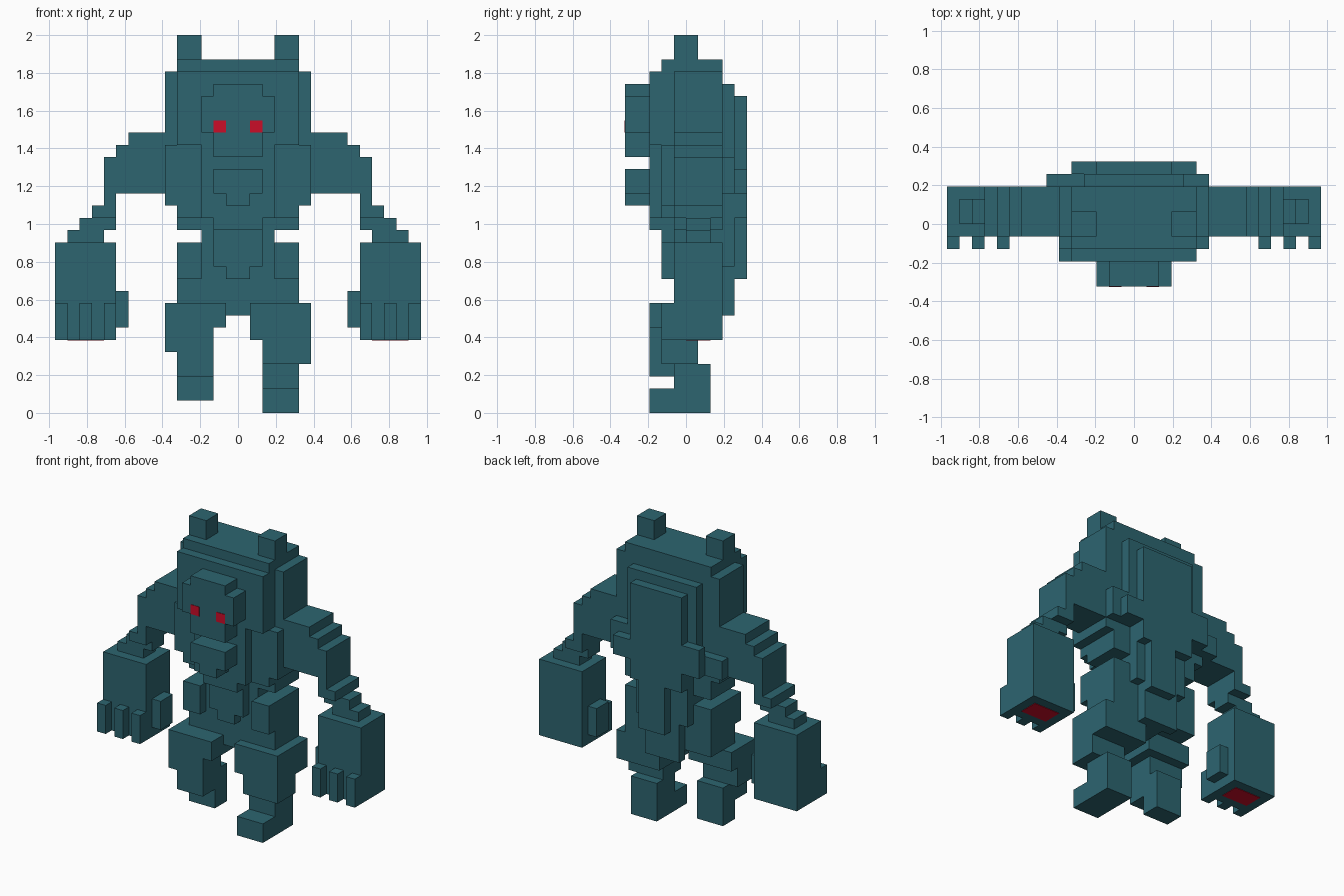
import bpy
import bmesh

U = 2 / 31  # one block of the grid

cube = bpy.data.objects.get("Cube")
if cube:
    bpy.data.objects.remove(cube, do_unlink=True)


def material(name, colour):
    mat = bpy.data.materials.new(name)
    mat.use_nodes = True
    mat.diffuse_color = colour
    mat.node_tree.nodes["Principled BSDF"].inputs["Base Color"].default_value = colour
    return mat


TEAL = material("dark_teal", (0.026, 0.13, 0.163, 1))
RED = material("glowing_red", (0.6, 0.004, 0.022, 1))


def part(name, boxes, mat=TEAL, side=1):
    """One object from boxes given as x, y, z ranges in blocks; side=-1 mirrors x."""
    bm = bmesh.new()
    for ranges in boxes:
        verts = bmesh.ops.create_cube(bm, size=1)["verts"]
        for v in verts:
            for axis, (low, high) in enumerate(ranges):
                v.co[axis] = ((low + high) / 2 + v.co[axis] * (high - low)) * U
            v.co.x *= side
    bmesh.ops.recalc_face_normals(bm, faces=bm.faces)
    mesh = bpy.data.meshes.new(name)
    bm.to_mesh(mesh)
    bm.free()
    mesh.materials.append(mat)
    obj = bpy.data.objects.new(name, mesh)
    bpy.context.collection.objects.link(obj)
    return obj


# Head and face
part("head", [[(-5, 5), (-3, 3), (22, 28)], [(-5, 5), (-2, 3), (28, 29)]])
part("face", [[(-2, 2), (-5, -3), (21, 27)], [(-3, 3), (-5, -3), (23, 26)]])
part("jaw", [[(-2, 2), (-5, -3), (18, 20)], [(-1, 1), (-5, -3), (17, 18)]])

# Torso
part("torso", [[(-5, 5), (-2, 3), (16, 22)], [(-5, 5), (-1, 3), (15, 16)],
               [(-6, 6), (-2, 3), (17, 22)]])
part("chest", [[(-3, 3), (-3, -2), (16, 22)], [(-2, 2), (-3, -1), (15, 16)]])
part("waist", [[(-3, 3), (-1, 3), (9, 15)]])
part("belly", [[(-2, 2), (-2, -1), (12, 15)], [(-1, 1), (-2, -1), (11, 12)]])
part("pelvis", [[(-5, 5), (-1, 3), (9, 11)], [(-1, 1), (-1, 3), (8, 9)]])

# Shaggy back in two layers
part("back_inner_layer", [
    [(-4, 4), (3, 4), (18, 27)],
    [(-7, -4), (3, 4), (18, 20)],
    [(4, 6), (3, 4), (18, 21)],
    [(-3, 3), (3, 4), (12, 18)],
    [(-2, 2), (3, 4), (8, 12)],
])
part("back_outer_layer", [
    [(-3, 3), (4, 5), (16, 26)],
    [(-5, -3), (4, 5), (18, 21)],
    [(3, 5), (4, 5), (18, 20)],
    [(-1, 2), (4, 5), (11, 16)],
])

# Mirrored parts
for label, side in (("left", 1), ("right", -1)):
    part(label + "_ear", [[(3, 5), (-1, 1), (29, 31)]], side=side)
    part(label + "_eye", [[(1, 2), (-5.05, -4.95), (23, 24)]], RED, side)
    part(label + "_shoulder", [[(5, 6), (-1, 3), (22, 28)]], side=side)
    part(label + "_hip", [[(3, 5), (-2, 3), (11, 14)]], side=side)
    part(label + "_upper_arm", [[(6, end), (-1, 3), (18, top)]
                                for end, top in ((9, 23), (10, 22), (11, 21))], side=side)
    part(label + "_forearm", [
        [(10, 11), (-1, 3), (17, 18)],
        [(10, 12), (-1, 3), (16, 17)],
        [(10, 13), (0, 2), (15, 16)],
        [(11, 14), (0, 2), (14, 15)],
    ], side=side)
    part(label + "_fist", [[(10, 15), (-1, 3), (6, 14)]], side=side)
    part(label + "_fingers", [[(x, x + 1), (-2, -1), (6, 9)] for x in (10, 12, 14)], side=side)
    part(label + "_thumb", [[(9, 10), (0, 2), (7, 10)]], side=side)
    part(label + "_palm_mark", [[(11, 14), (0, 2), (5.95, 6.05)]], RED, side)

# Standing left leg
part("left_thigh", [[(1, 6), (-2, 3), (6, 9)], [(2, 6), (-2, 1), (4, 6)]])
part("left_shin", [[(2, 5), (-1, 2), (0, 4)]])
part("left_foot", [[(2, 5), (-3, -1), (0, 2)]])

# Lifted right leg
part("right_thigh", [[(-6, -1), (-3, 1), (7, 9)], [(-6, -2), (-3, 0), (5, 7)]])
part("right_shin", [[(-5, -2), (-3, -1), (3, 5)]])
part("right_foot", [[(-5, -2), (-1, 1), (1, 5)]])
